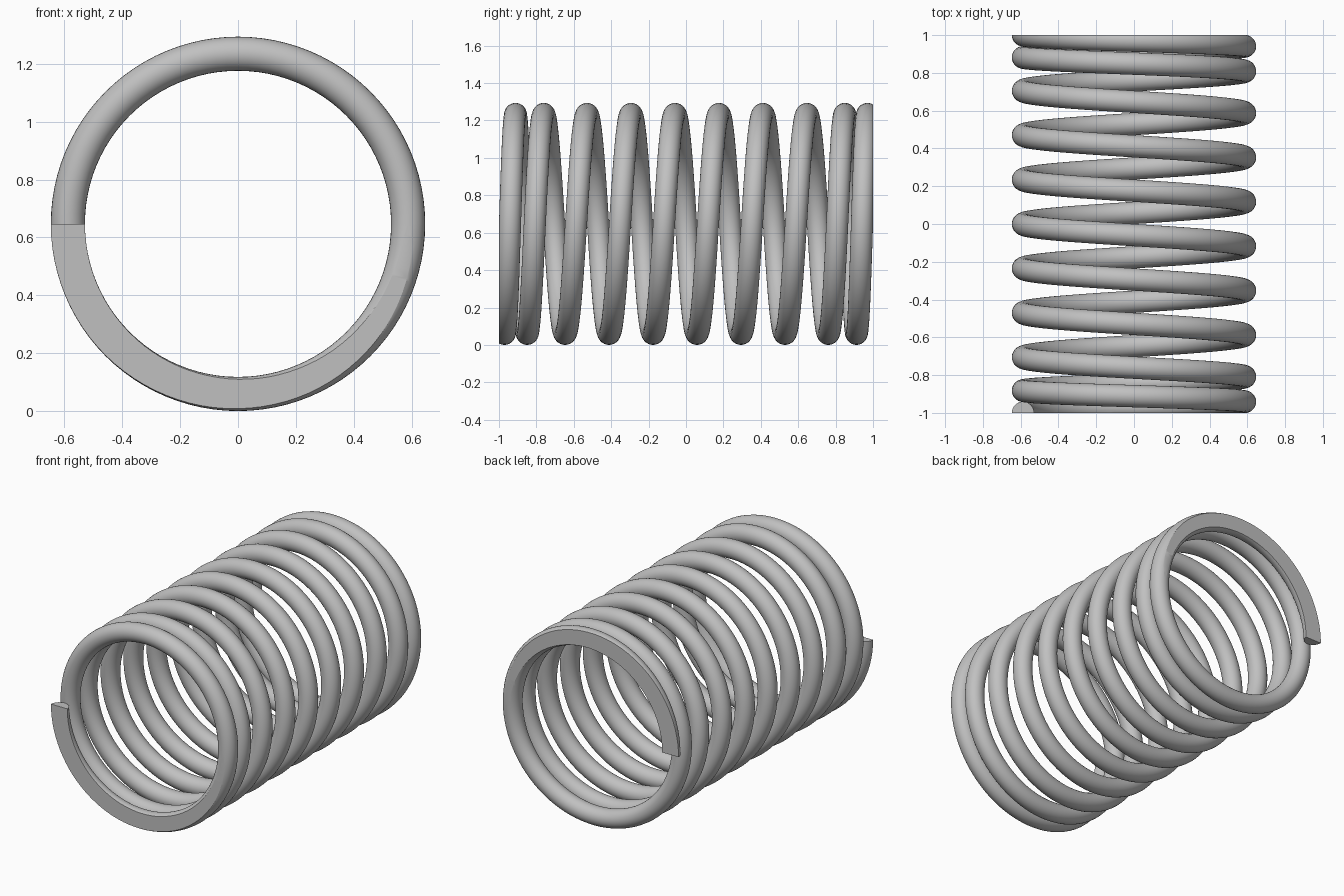
import bpy, bmesh
from math import pi, sin, cos
from mathutils import Vector

cube = bpy.data.objects.get("Cube")
if cube:
    bpy.data.objects.remove(cube, do_unlink=True)

COIL_R, WIRE_R, TURNS = 0.588, 0.059, 10
CENTRE_Z = COIL_R + WIRE_R
STEPS, SIDES = 96, 28
CLOSED = 2 * WIRE_R                    # pitch of the closed end coils
OPEN = (1 - 1.5 * CLOSED) / 3.5        # pitch of the open middle coils


def advance(t):
    """Distance along the axis from the end after t turns (t up to half)."""
    if t < 1:
        return CLOSED * t
    if t < 2:
        u = t - 1
        return CLOSED * t + (OPEN - CLOSED) * u * u / 2
    return CLOSED + (CLOSED + OPEN) / 2 + OPEN * (t - 2)


def axis_y(t):
    return advance(t) - 1 if t <= TURNS / 2 else 1 - advance(TURNS - t)


# Steel colour
steel = bpy.data.materials.new("steel grey")
steel.use_nodes = True
colour = (0.53, 0.53, 0.53, 1)
steel.diffuse_color = colour
steel.node_tree.nodes["Principled BSDF"].inputs["Base Color"].default_value = colour

# Round wire swept along the variable pitch helix
bm = bmesh.new()
rings = []
for i in range(TURNS * STEPS + 1):
    t = i / STEPS
    a = pi + 2 * pi * t
    radial = Vector((cos(a), 0, sin(a)))
    centre = radial * COIL_R + Vector((0, axis_y(t), CENTRE_Z))
    ring = []
    for k in range(SIDES):
        b = 2 * pi * k / SIDES
        ring.append(bm.verts.new(centre + radial * (WIRE_R * cos(b))
                                 + Vector((0, WIRE_R * sin(b), 0))))
    rings.append(ring)
for r0, r1 in zip(rings, rings[1:]):
    for k in range(SIDES):
        n = (k + 1) % SIDES
        bm.faces.new((r0[k], r0[n], r1[n], r1[k]))
bm.faces.new(rings[0])
bm.faces.new(rings[-1])

# Both ends ground flat
for side in (-1, 1):
    bmesh.ops.bisect_plane(bm, geom=bm.verts[:] + bm.edges[:] + bm.faces[:], dist=1e-5,
                           plane_co=(0, side, 0), plane_no=(0, side, 0), clear_outer=True)
    rim = [e for e in bm.edges if e.is_boundary]
    cap = bmesh.ops.holes_fill(bm, edges=rim, sides=0)["faces"]
    bmesh.ops.triangulate(bm, faces=cap)
bmesh.ops.recalc_face_normals(bm, faces=bm.faces[:])

mesh = bpy.data.meshes.new("coil_spring")
bm.to_mesh(mesh)
bm.free()
mesh.materials.append(steel)
spring = bpy.data.objects.new("coil_spring", mesh)
bpy.context.collection.objects.link(spring)

# Smooth wire, crisp ground edges
bpy.ops.object.select_all(action='DESELECT')
spring.select_set(True)
bpy.context.view_layer.objects.active = spring
bpy.ops.object.shade_smooth_by_angle(angle=pi / 7)
